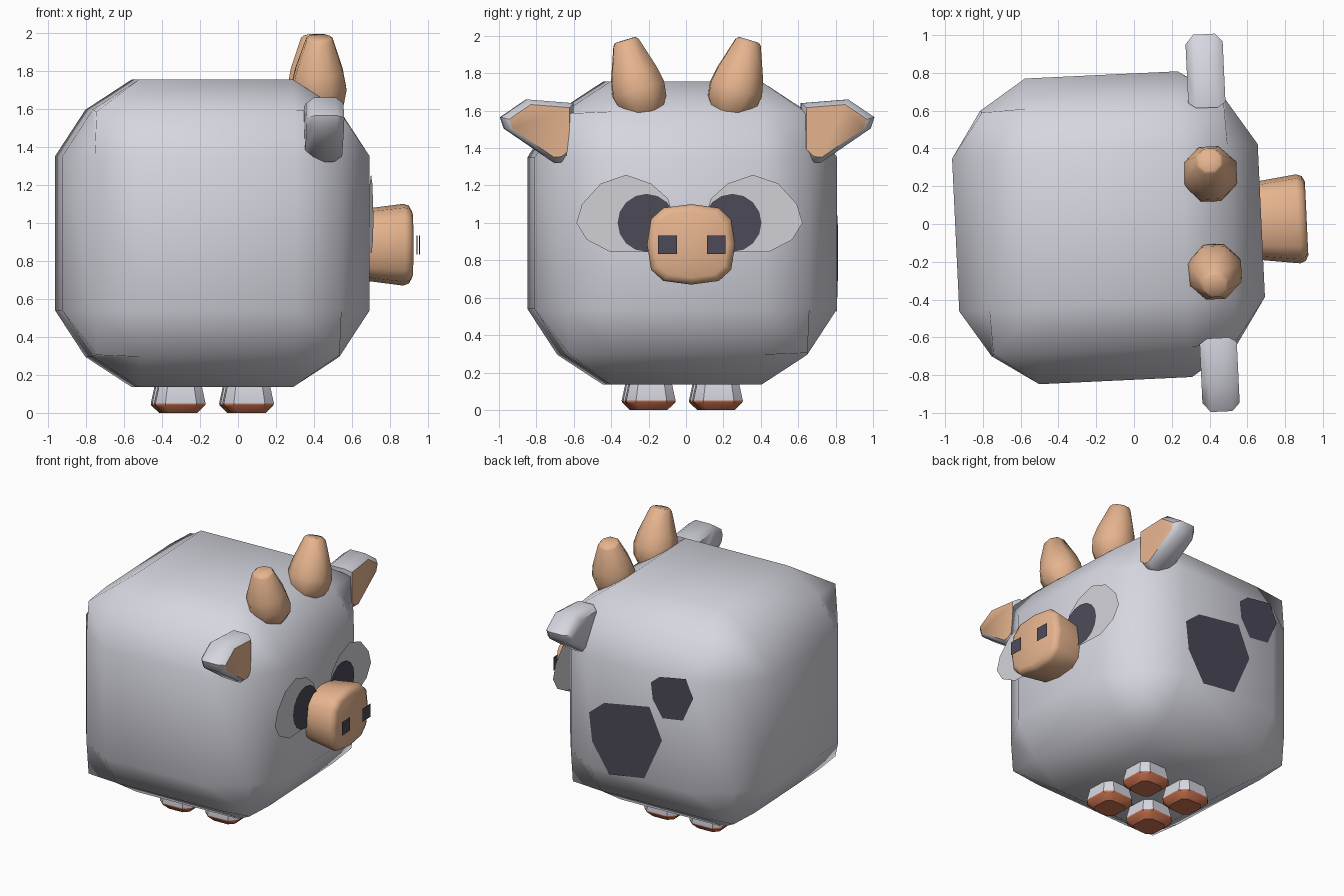
import bpy, bmesh, math
from mathutils import Matrix, Vector

if "Cube" in bpy.data.objects:
    bpy.data.objects.remove(bpy.data.objects["Cube"])

# everything is modelled around the body centre, then turned slightly about z
PLACE = Matrix.Translation((-0.135, -0.02, 0)) @ Matrix.Rotation(math.radians(2.7), 4, 'Z')


def material(name, r, g, b):
    m = bpy.data.materials.new(name)
    lin = [((c / 255 + 0.055) / 1.055) ** 2.4 for c in (r, g, b)]
    m.diffuse_color = (*lin, 1)
    m.use_nodes = True
    m.node_tree.nodes["Principled BSDF"].inputs["Base Color"].default_value = m.diffuse_color
    return m


HIDE = material("pale_grey_hide", 214, 214, 224)
TAN = material("tan", 230, 180, 142)
DARK = material("dark_grey", 76, 74, 88)
HOOF = material("hoof_brown", 205, 116, 80)
WHITE = material("eye_white", 210, 210, 215)


def finish(bm, name, mats, angle=None, recalc=True):
    """Turn a bmesh into a placed object, smooth up to the given angle."""
    if recalc:
        bmesh.ops.recalc_face_normals(bm, faces=bm.faces)
    bm.transform(PLACE)
    me = bpy.data.meshes.new(name)
    bm.to_mesh(me)
    bm.free()
    for m in mats:
        me.materials.append(m)
    ob = bpy.data.objects.new(name, me)
    bpy.context.collection.objects.link(ob)
    if angle:
        bpy.ops.object.select_all(action='DESELECT')
        ob.select_set(True)
        bpy.context.view_layer.objects.active = ob
        bpy.ops.object.shade_smooth_by_angle(angle=math.radians(angle))
    return ob


def loft(rings):
    """Closed skin through rings of equal point count."""
    bm = bmesh.new()
    vs = [[bm.verts.new(p) for p in r] for r in rings]
    n = len(rings[0])
    for a, b in zip(vs, vs[1:]):
        for i in range(n):
            j = (i + 1) % n
            bm.faces.new((a[i], a[j], b[j], b[i]))
    bm.faces.new(vs[0])
    bm.faces.new(vs[-1])
    return bm


def plate(name, pts, mat, facing):
    """Thin painted plate facing the given direction."""
    bm = bmesh.new()
    f = bm.faces.new([bm.verts.new(p) for p in pts])
    f.normal_update()
    if f.normal.dot(Vector(facing)) < 0:
        f.normal_flip()
    finish(bm, name, [mat], recalc=False)


def circle(n, r, off=0.0):
    return [(r * math.cos(2 * math.pi * (i + off) / n),
             r * math.sin(2 * math.pi * (i + off) / n)) for i in range(n)]


# body: 3 x 3 cube with flat face centres and rounded edges
bm = bmesh.new()
bmesh.ops.create_cube(bm, size=2)
bmesh.ops.subdivide_edges(bm, edges=bm.edges[:], cuts=2, use_grid_fill=True)
for v in bm.verts:
    outer = sum(abs(c) > 0.9 for c in v.co)
    reach = {1: 0.81, 2: 0.65, 3: 0.64}[outer]
    v.co = Vector([math.copysign(reach if abs(c) > 0.9 else 0.405, c) for c in v.co])
    v.co.z += 0.945
finish(bm, "body", [HIDE], 80)

# snout: rounded box section along x
rings = []
for x, w, h in ((0.7, 0.205, 0.185), (0.81, 0.21, 0.19), (1.005, 0.236, 0.215),
                (1.035, 0.225, 0.205), (1.05, 0.195, 0.178)):
    ring = []
    for c, s in circle(12, 1):
        ring.append((x, w * math.copysign(abs(c) ** 0.667, c),
                     0.885 + h * math.copysign(abs(s) ** 0.667, s)))
    rings.append(ring)
finish(loft(rings), "snout", [TAN], 50)

EYE = [(-0.265, 1.0), (-0.235, 1.1), (-0.135, 1.21), (0, 1.257), (0.135, 1.21), (0.225, 1.13),
       (0.265, 1.0), (0.225, 0.9), (0.13, 0.845), (-0.085, 0.845), (-0.21, 0.91)]
EAR = [(1.0, 1.565), (0.86, 1.66), (0.61, 1.64), (0.61, 1.37), (0.66, 1.325),
       (0.71, 1.32), (0.98, 1.505)]

for s, side in ((-1, "right"), (1, "left")):
    # eyes and nostrils
    plate(f"eye_white_{side}", [(0.82, s * (0.34 - y), z) for y, z in EYE], WHITE, (1, 0, 0))
    plate(f"pupil_{side}", [(0.826, s * 0.23 + a, 1.0 + b) for a, b in circle(16, 0.155)],
          DARK, (1, 0, 0))
    plate(f"nostril_{side}", [(1.085, s * 0.13 + a, 0.883 + b)
                              for a, b in circle(4, 0.0707, 0.5)], DARK, (1, 0, 0))

    # horns: eight-sided, leaning outwards
    rings = []
    for y, z, r in ((0.225, 1.59, 0.105), (0.237, 1.64, 0.14), (0.262, 1.715, 0.154),
                    (0.285, 1.80, 0.135), (0.327, 1.965, 0.075), (0.331, 1.978, 0.06)):
        rings.append([(0.55 + a, s * (y - b * 0.957), z + b * 0.29)
                      for a, b in circle(8, r, 0.5)])
    finish(loft(rings), f"horn_{side}", [TAN], 45)

    # ears: rounded slab with a tan inner face towards the front of the head
    rings = []
    for x, k in ((0.453, 0.8), (0.495, 1.0), (0.61, 1.0), (0.65, 0.83)):
        rings.append([(x, s * (0.75 + (y - 0.75) * k), 1.5 + (z - 1.5) * k) for y, z in EAR])
    bm = loft(rings)
    for f in bm.faces:
        f.material_index = int(f.calc_center_median().x > 0.64)
    finish(bm, f"ear_{side}", [HIDE, TAN], 50)

    # legs: chamfered square section with brown hoof
    for t, end in ((1, "front"), (-1, "back")):
        rings = []
        for z, h in ((0, 0.09), (0.04, 0.13), (0.05, 0.132), (0.13, 0.115), (0.25, 0.1)):
            c = h * 0.62
            sect = [(h, c), (c, h), (-c, h), (-h, c), (-h, -c), (-c, -h), (c, -h), (h, -c)]
            rings.append([(t * 0.18 + a, s * 0.18 + b, z) for a, b in sect])
        bm = loft(rings)
        for f in bm.faces:
            f.material_index = int(f.calc_center_median().z < 0.048)
        finish(bm, f"leg_{end}_{side}", [HIDE, HOOF], 35)

# two dark patches on the +y flank
BIG = [(0.29, 0.13), (0.17, 0.23), (-0.19, 0.29), (-0.29, 0.065), (-0.15, -0.25),
       (0.13, -0.29), (0.265, -0.08)]
for name, k, x, z in (("large_patch", 1.0, 0.11, 0.815), ("small_patch", 0.58, -0.26, 1.215)):
    plate(name, [(x + a * k, 0.816, z + b * k) for a, b in BIG], DARK, (0, 1, 0))
